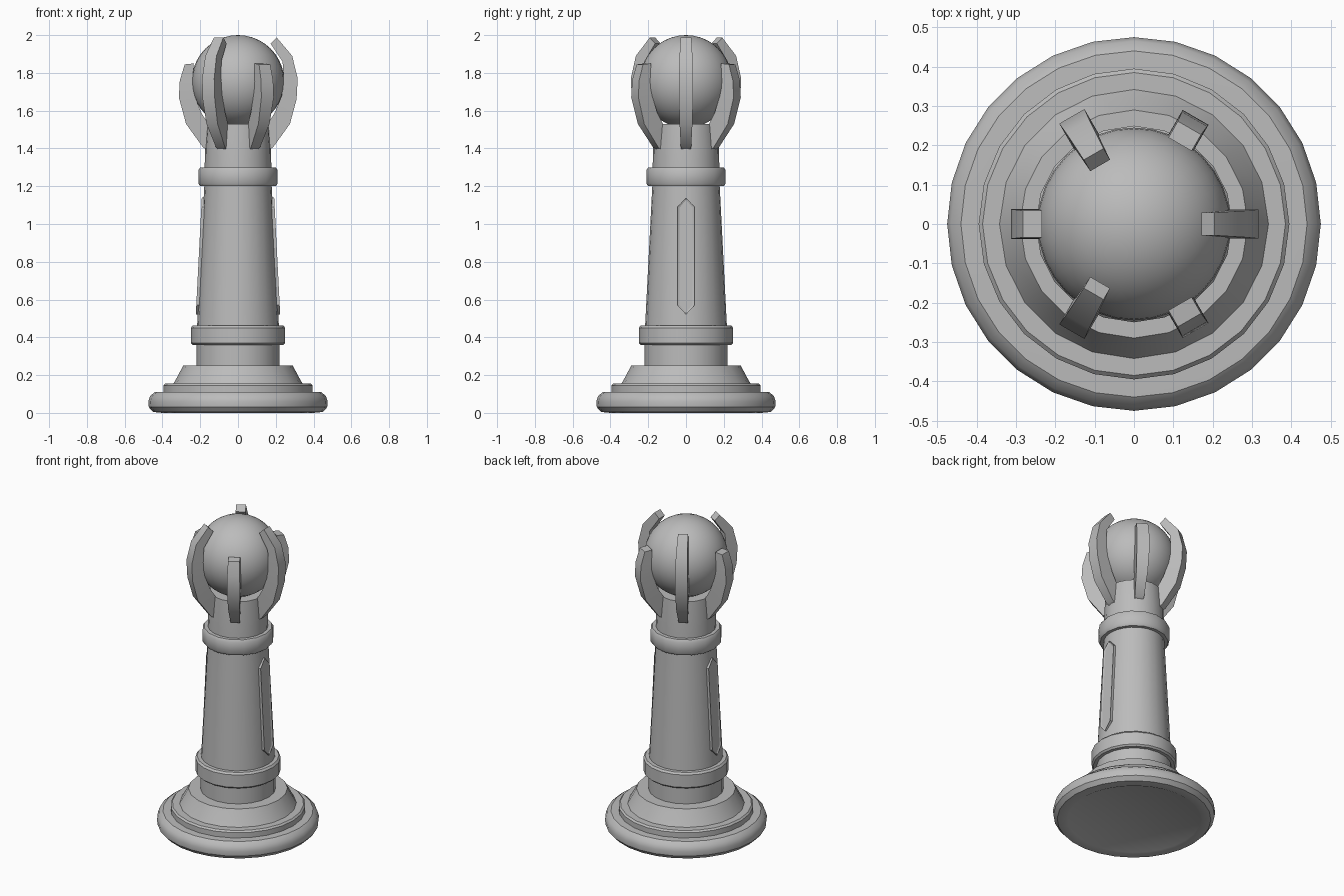
import bpy, bmesh, math

if "Cube" in bpy.data.objects:
    bpy.data.objects.remove(bpy.data.objects["Cube"])

grey = bpy.data.materials.new("stone_grey")
grey.diffuse_color = (0.5, 0.5, 0.5, 1)
grey.use_nodes = True
grey.node_tree.nodes["Principled BSDF"].inputs["Base Color"].default_value = grey.diffuse_color


def finish(name, bm, angle=35):
    bmesh.ops.recalc_face_normals(bm, faces=bm.faces)
    mesh = bpy.data.meshes.new(name)
    bm.to_mesh(mesh)
    bm.free()
    mesh.materials.append(grey)
    ob = bpy.data.objects.new(name, mesh)
    bpy.context.collection.objects.link(ob)
    bpy.ops.object.select_all(action='DESELECT')
    ob.select_set(True)
    bpy.context.view_layer.objects.active = ob
    bpy.ops.object.shade_smooth_by_angle(angle=math.radians(angle))
    return ob


def lathe(name, profile, sides):
    """Closed turned part from (radius, height) points, bottom to top."""
    bm = bmesh.new()
    rings = []
    for r, z in profile:
        rings.append([bm.verts.new((r * math.cos(2 * math.pi * i / sides),
                                    r * math.sin(2 * math.pi * i / sides), z))
                      for i in range(sides)])
    for a, b in zip(rings, rings[1:]):
        for i in range(sides):
            j = (i + 1) % sides
            bm.faces.new((a[i], a[j], b[j], b[i]))
    bm.faces.new(rings[0])
    bm.faces.new(rings[-1])
    return finish(name, bm)


# Stepped base
lathe("base_plinth", [(0.39, 0.005), (0.40, 0.0), (0.45, 0.005), (0.472, 0.03),
                      (0.475, 0.06), (0.465, 0.09), (0.44, 0.11), (0.38, 0.112)], 28)
lathe("base_step", [(0.395, 0.10), (0.395, 0.145), (0.385, 0.155)], 24)
lathe("base_cone", [(0.345, 0.15), (0.33, 0.175), (0.29, 0.25)], 20)
lathe("base_neck", [(0.22, 0.24), (0.22, 0.37)], 20)

# Column with its two collars
lathe("lower_collar", [(0.24, 0.36), (0.25, 0.37), (0.25, 0.45), (0.24, 0.462)], 20)
lathe("column", [(0.217, 0.45), (0.178, 1.21)], 24)
lathe("upper_collar", [(0.20, 1.20), (0.21, 1.215), (0.21, 1.285), (0.20, 1.30)], 16)
lathe("cup", [(0.177, 1.29), (0.174, 1.40), (0.165, 1.53)], 20)

# Ball
bm = bmesh.new()
bmesh.ops.create_uvsphere(bm, u_segments=32, v_segments=20, radius=0.245)
bmesh.ops.translate(bm, verts=bm.verts, vec=(0, 0, 1.755))
finish("ball", bm)

# Claws: each section is outer radius, outer z, inner radius, inner z, width
LONG = [(0.165, 1.395, 0.14, 1.41, 0.050), (0.185, 1.405, 0.14, 1.50, 0.055),
        (0.275, 1.53, 0.195, 1.59, 0.068), (0.310, 1.66, 0.232, 1.68, 0.074),
        (0.316, 1.77, 0.242, 1.77, 0.074), (0.287, 1.89, 0.236, 1.86, 0.068),
        (0.205, 1.987, 0.172, 1.955, 0.058)]
SHORT = LONG[:3] + [(0.313, 1.67, 0.230, 1.68, 0.076), (0.308, 1.76, 0.240, 1.76, 0.074),
                    (0.282, 1.845, 0.234, 1.85, 0.068)]


def claw(name, sections, degrees):
    bm = bmesh.new()
    c, s = math.cos(math.radians(degrees)), math.sin(math.radians(degrees))
    loops = []
    for ro, zo, ri, zi, w in sections:
        h = w / 2
        loops.append([bm.verts.new((r * c - t * s, r * s + t * c, z))
                      for r, t, z in ((ro, -h, zo), (ro, h, zo), (ri, h, zi), (ri, -h, zi))])
    for a, b in zip(loops, loops[1:]):
        for i in range(4):
            j = (i + 1) % 4
            bm.faces.new((a[i], a[j], b[j], b[i]))
    bm.faces.new(loops[0])
    bm.faces.new(loops[-1])
    finish(name, bm, 30)


for k in range(6):
    claw(f"claw_{k + 1}", SHORT if k % 2 else LONG, 60 * k)


# Long pointed panels on both sides of the column, with a raised rim
def panel(name, side):
    bm = bmesh.new()
    outline = [(0, 0.52), (0.046, 0.57), (0.046, 1.09), (0, 1.14), (-0.046, 1.09), (-0.046, 0.57)]

    def ring(offset):
        return [bm.verts.new((side * (0.217 - (z - 0.45) * 0.0513 + offset), y, z))
                for y, z in outline]
    back, front = ring(-0.03), ring(0.010)
    for i in range(6):
        j = (i + 1) % 6
        bm.faces.new((back[i], back[j], front[j], front[i]))
    bm.faces.new(back)
    face = bm.faces.new(front)
    bmesh.ops.recalc_face_normals(bm, faces=bm.faces)
    bmesh.ops.inset_region(bm, faces=[face], thickness=0.012, depth=-0.005)
    finish(name, bm, 20)


panel("right_panel", 1)
panel("left_panel", -1)
